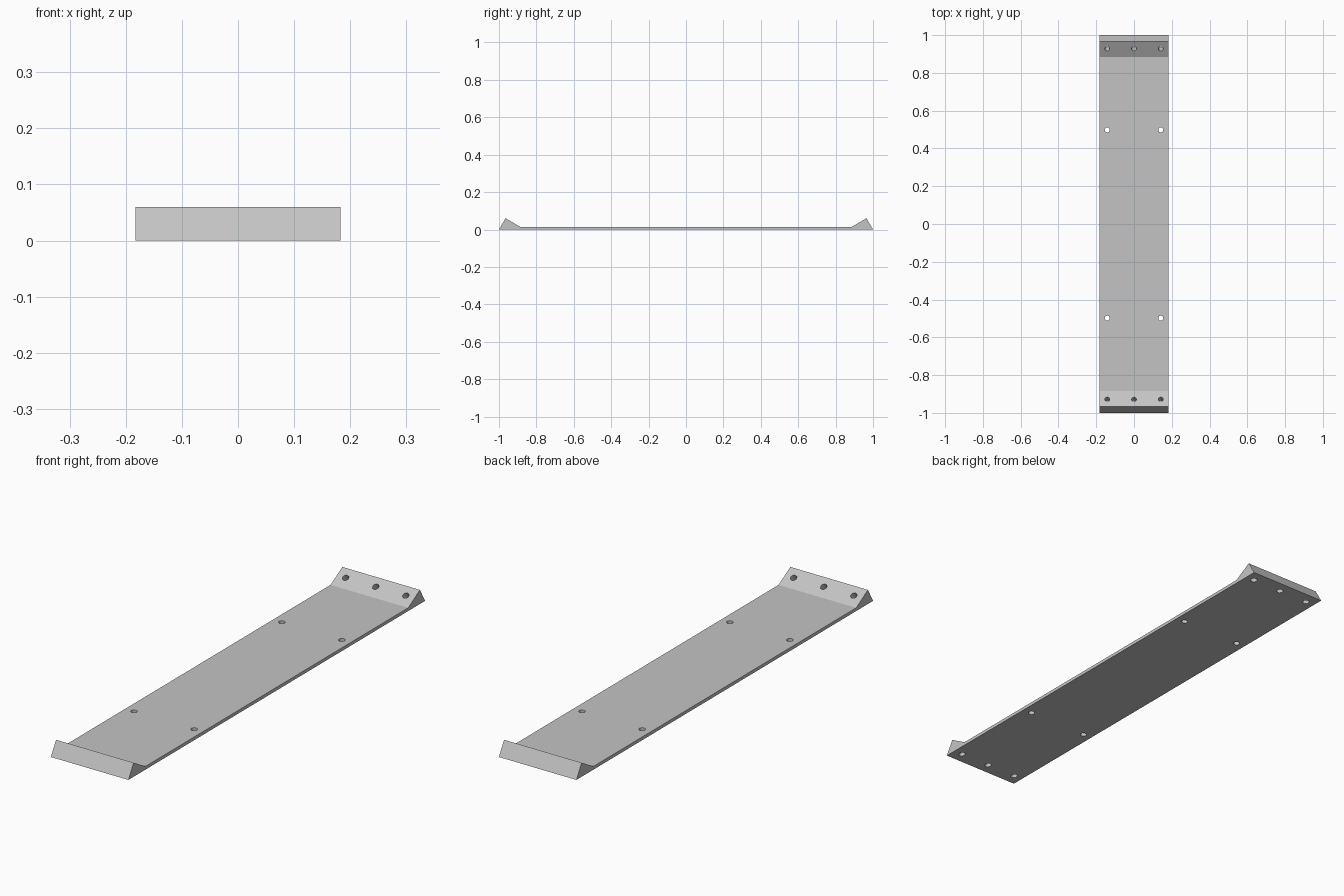
import bpy, bmesh, math
from mathutils import Matrix, Vector

cube = bpy.data.objects.get("Cube")
if cube:
    bpy.data.objects.remove(cube, do_unlink=True)

HALF_WIDTH = 0.183
PLATE = 0.014        # plate thickness
RIDGE = 0.06         # height of the end lips
TILT = math.radians(30)

grey = bpy.data.materials.new("light grey")
grey.use_nodes = True
colour = (0.55, 0.55, 0.55, 1)
grey.diffuse_color = colour
grey.node_tree.nodes["Principled BSDF"].inputs["Base Color"].default_value = colour


def make_object(name, bm):
    bmesh.ops.recalc_face_normals(bm, faces=bm.faces)
    mesh = bpy.data.meshes.new(name)
    bm.to_mesh(mesh)
    bm.free()
    mesh.materials.append(grey)
    obj = bpy.data.objects.new(name, mesh)
    bpy.context.collection.objects.link(obj)
    return obj


# Plate with a wedge lip at each end: mirrored side profile, extruded across x
half = [(1, 0), (0.965, RIDGE), (0.885, PLATE)]
profile = half + [(-y, z) for y, z in reversed(half)]
bm = bmesh.new()
side = bm.faces.new([bm.verts.new((-HALF_WIDTH, y, z)) for y, z in profile])
ext = bmesh.ops.extrude_face_region(bm, geom=[side])
verts = [v for v in ext["geom"] if isinstance(v, bmesh.types.BMVert)]
bmesh.ops.translate(bm, verts=verts, vec=(2 * HALF_WIDTH, 0, 0))
plate = make_object("mounting_plate", bm)

# Hole cutters: upright in the plate, square to the slope in the lips
bm = bmesh.new()


def add_hole(centre, tilt):
    matrix = Matrix.Translation(Vector(centre)) @ Matrix.Rotation(tilt, 4, "X")
    bmesh.ops.create_cone(bm, cap_ends=True, segments=24, radius1=0.013,
                          radius2=0.013, depth=0.16, matrix=matrix)


for end in (-1, 1):
    for x in (-0.142, 0.142):
        add_hole((x, end * 0.498, 0), 0)
    for x in (-0.142, 0, 0.142):
        add_hole((x, end * 0.928, 0.039), end * TILT)
cutter = make_object("hole_cutter", bm)
cutter.hide_render = True

# Drill the holes
drill = plate.modifiers.new("drill", "BOOLEAN")
drill.operation = "DIFFERENCE"
drill.solver = "EXACT"
drill.object = cutter
bpy.context.view_layer.objects.active = plate
plate.select_set(True)
cutter.select_set(False)
bpy.ops.object.modifier_apply(modifier="drill")
bpy.data.objects.remove(cutter, do_unlink=True)
bpy.ops.object.shade_smooth_by_angle(angle=math.radians(25))
